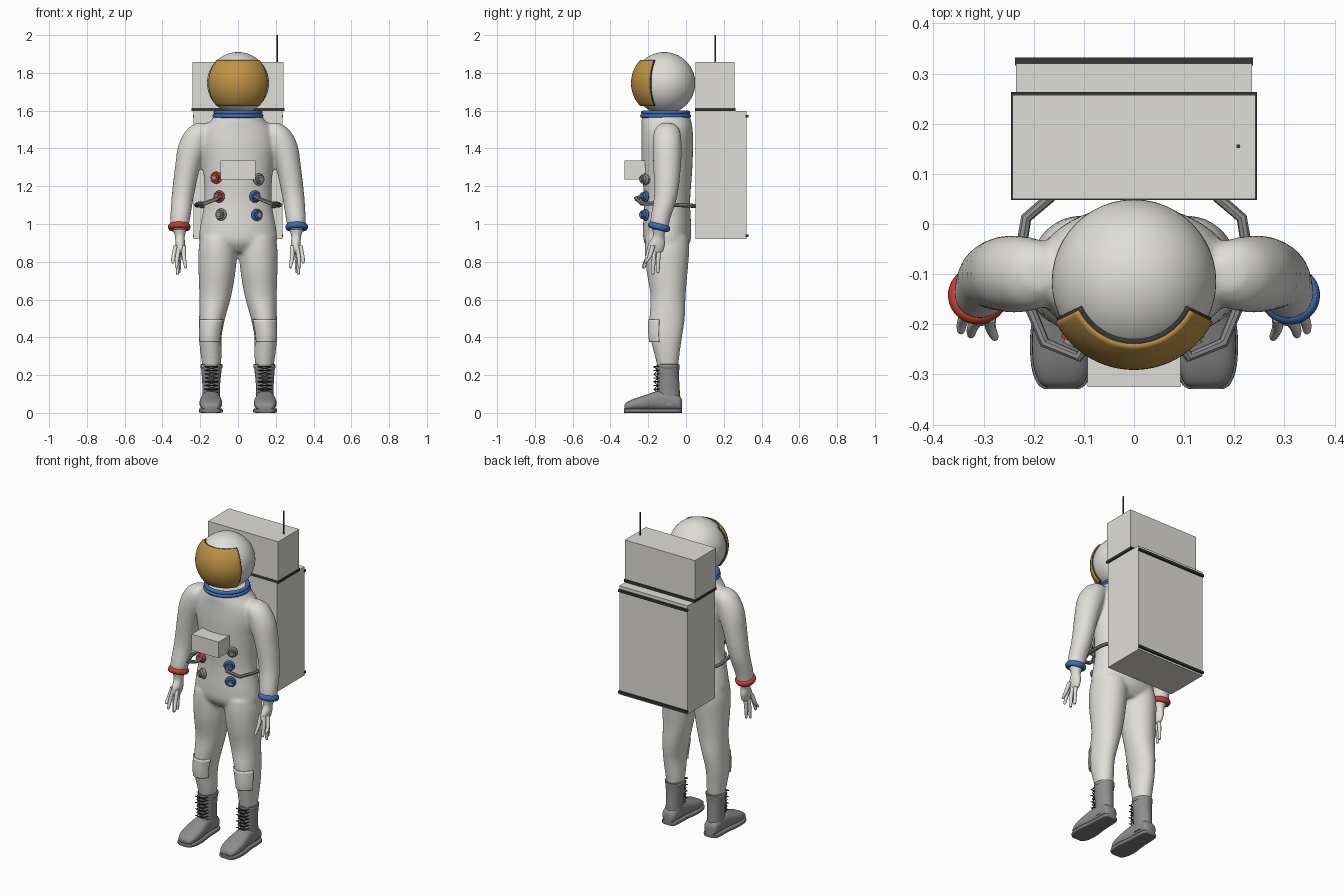
import bpy
import bmesh
from math import sin, cos, pi, radians
from mathutils import Matrix, Vector

default_cube = bpy.data.objects.get("Cube")
if default_cube:
    bpy.data.objects.remove(default_cube, do_unlink=True)


def make_material(name, red, green, blue):
    material = bpy.data.materials.new(name)
    material.use_nodes = True
    colour = (red, green, blue, 1)
    material.diffuse_color = colour
    material.node_tree.nodes["Principled BSDF"].inputs["Base Color"].default_value = colour
    return material


WHITE = make_material("suit white", .74, .73, .69)
GREY = make_material("boot grey", .27, .27, .27)
SOLE = make_material("sole grey", .2, .2, .2)
DARK = make_material("dark trim", .04, .04, .04)
GOLD = make_material("visor gold", .52, .29, .06)
BLUE = make_material("ring blue", .05, .15, .45)
RED = make_material("ring red", .55, .05, .03)


def finish(bm, name, material, smooth=True):
    """Turn a bmesh into a shaded, coloured object."""
    bmesh.ops.recalc_face_normals(bm, faces=bm.faces)
    mesh = bpy.data.meshes.new(name)
    bm.to_mesh(mesh)
    bm.free()
    mesh.materials.append(material)
    obj = bpy.data.objects.new(name, mesh)
    bpy.context.collection.objects.link(obj)
    if smooth:
        bpy.ops.object.select_all(action="DESELECT")
        obj.select_set(True)
        bpy.context.view_layer.objects.active = obj
        bpy.ops.object.shade_smooth_by_angle(angle=radians(40))
    return obj


def spline(rows, steps):
    """Pass a smooth curve through rows of values."""
    rows = [Vector(row) for row in rows]
    result = []
    for i in range(len(rows) - 1):
        a, b = rows[max(i - 1, 0)], rows[i]
        c, d = rows[i + 1], rows[min(i + 2, len(rows) - 1)]
        for k in range(steps):
            t = k / steps
            result.append(b + (c - a) * (t / 2) + (a * 2 - b * 5 + c * 4 - d) * (t * t / 2)
                          + (b * 3 - a - c * 3 + d) * (t ** 3 / 2))
    return result + [rows[-1]]


def loft(bm, rows, side=1, axis="z", power=2, steps=4, arc=None, sides=32):
    """Skin rings given as x, y, z and two radii; an arc gives an open strip."""
    start, end = arc or (0, 2 * pi)
    rings = []
    for x, y, z, ru, rv in spline(rows, steps):
        ring = []
        for k in range(sides + (1 if arc else 0)):
            angle = start + (end - start) * k / sides
            c, s = cos(angle), sin(angle)
            u = ru * (abs(c) ** (2 / power)) * (1 if c > 0 else -1)
            v = rv * (abs(s) ** (2 / power)) * (1 if s > 0 else -1)
            point = (x + u, y + v, z) if axis == "z" else (x + u, y, z + v)
            ring.append(bm.verts.new((point[0] * side, point[1], point[2])))
        rings.append(ring)
    for low, high in zip(rings, rings[1:]):
        for k in range(sides):
            n = (k + 1) % len(low)
            bm.faces.new((low[k], low[n], high[n], high[k]))
    if not arc:
        bm.faces.new(rings[0])
        bm.faces.new(rings[-1])


def box(name, low, high, material=WHITE):
    low, high = Vector(low), Vector(high)
    bm = bmesh.new()
    place = Matrix.Translation((low + high) / 2) @ Matrix.Diagonal((*(high - low), 1))
    bmesh.ops.create_cube(bm, size=1, matrix=place)
    return finish(bm, name, material, smooth=False)


def torus(name, centre, major, minor, stretch, material, turn=Matrix()):
    """Rounded ring about its own z axis."""
    bm = bmesh.new()
    rings = []
    for i in range(40):
        a = 2 * pi * i / 40
        ring = []
        for k in range(12):
            b = 2 * pi * k / 12
            r = major + minor * cos(b)
            spot = turn @ Vector((r * cos(a), r * sin(a), minor * stretch * sin(b)))
            ring.append(bm.verts.new(spot + Vector(centre)))
        rings.append(ring)
    for i in range(40):
        p, q = rings[i], rings[(i + 1) % 40]
        for k in range(12):
            n = (k + 1) % 12
            bm.faces.new((p[k], p[n], q[n], q[k]))
    return finish(bm, name, material)


def tube(name, points, radius, material, side=1):
    """Round tube along straight runs between points."""
    curve = bpy.data.curves.new(name, "CURVE")
    curve.dimensions = "3D"
    curve.bevel_depth = radius
    curve.bevel_resolution = 2
    curve.use_fill_caps = True
    line = curve.splines.new("POLY")
    line.points.add(len(points) - 1)
    for target, (x, y, z) in zip(line.points, points):
        target.co = (x * side, y, z, 1)
    curve.materials.append(material)
    obj = bpy.data.objects.new(name, curve)
    bpy.context.collection.objects.link(obj)
    bpy.ops.object.select_all(action="DESELECT")
    obj.select_set(True)
    bpy.context.view_layer.objects.active = obj
    bpy.ops.object.convert(target="MESH")
    bpy.ops.object.shade_smooth_by_angle(angle=radians(40))


# Suit: torso, arms and legs fused into one soft body
TORSO = [(0, -.1, .85, .12, .08), (0, -.1, .9, .2, .12), (0, -.1, .97, .203, .128),
         (0, -.1, 1.12, .178, .122), (0, -.1, 1.3, .185, .134), (0, -.1, 1.42, .2, .137),
         (0, -.1, 1.5, .185, .135), (0, -.105, 1.555, .138, .13), (0, -.105, 1.59, .12, .12)]
ARM = [(.31, -.14, .97, .046, .046), (.306, -.135, 1.03, .053, .053), (.292, -.107, 1.15, .059, .062),
       (.267, -.1, 1.3, .067, .073), (.235, -.1, 1.42, .08, .077), (.203, -.1, 1.5, .068, .066),
       (.19, -.1, 1.535, .03, .03)]
LEG = [(.14, -.095, .23, .046, .052), (.142, -.1, .3, .055, .065), (.147, -.105, .4, .06, .084),
       (.137, -.1, .5, .069, .094), (.12, -.095, .62, .085, .093), (.111, -.1, .75, .098, .109),
       (.107, -.1, .85, .103, .117), (.1, -.1, .93, .1, .115)]
body = bmesh.new()
loft(body, TORSO, sides=48)
for side in (-1, 1):
    loft(body, ARM, side)
    loft(body, LEG, side)
suit = finish(body, "suit_body", WHITE, smooth=False)
remesh = suit.modifiers.new("Fuse", "REMESH")
remesh.mode = "VOXEL"
remesh.voxel_size = .009
remesh.use_smooth_shade = True
soften = suit.modifiers.new("Soften", "SMOOTH")
soften.iterations = 8

# Helmet, neck ring and visor with its dark rim
HEAD = Vector((0, -.115, 1.746))
bm = bmesh.new()
bmesh.ops.create_uvsphere(bm, u_segments=48, v_segments=32, radius=.164, matrix=Matrix.Translation(HEAD))
finish(bm, "helmet", WHITE)
torus("neck_ring", (0, -.108, 1.572), .121, .014, .8, BLUE)
torus("neck_ring_upper", (0, -.108, 1.59), .118, .013, .8, BLUE)


def visor_shell(name, radius, width, height, material):
    bm = bmesh.new()
    grid = []
    for i in range(33):
        across = radians(width * (i / 16 - 1))
        column = []
        for k in range(25):
            rise = radians(height * (k / 12 - 1))
            spot = Vector((sin(across) * cos(rise), -cos(across) * cos(rise), sin(rise)))
            column.append(bm.verts.new(HEAD + spot * radius))
        grid.append(column)
    for p, q in zip(grid, grid[1:]):
        for k in range(24):
            bm.faces.new((p[k], q[k], q[k + 1], p[k + 1]))
    shell = finish(bm, name, material)
    solid = shell.modifiers.new("Thickness", "SOLIDIFY")
    solid.thickness = .012
    solid.offset = -1


visor_shell("visor_rim", .171, 65, 45.5, DARK)
visor_shell("visor", .176, 63, 43.5, GOLD)

# Life support pack, upper unit, trim and antenna
box("backpack", (-.235, .05, .92), (.235, .32, 1.597))
box("backpack_upper", (-.242, .05, 1.612), (.242, .257, 1.857))
box("backpack_seam", (-.245, .048, 1.597), (.245, .263, 1.613), DARK)
for label, z in (("top", 1.57), ("bottom", .938)):
    box("backpack_band_" + label, (-.237, .316, z - .007), (.237, .332, z + .007), DARK)
tube("antenna", [(.208, .155, 1.85), (.208, .155, 2)], .004, DARK)

# Chest control box and hose connectors
box("chest_box", (-.093, -.325, 1.235), (.093, -.2, 1.335))
CONNECTORS = [(-.115, 1.245, RED), (.11, 1.236, GREY), (-.1, 1.145, RED),
              (.09, 1.145, BLUE), (-.09, 1.05, GREY), (.1, 1.048, BLUE)]
for x, z, material in CONNECTORS:
    turn = Matrix.Rotation(radians(25 if x > 0 else -25), 3, "Z") @ Matrix.Rotation(pi / 2, 3, "X")
    for part, radius, depth, colour in (("body", .026, .05, material), ("cap", .016, .066, GREY)):
        bm = bmesh.new()
        place = Matrix.Translation((x, -.212, z)) @ turn.to_4x4()
        bmesh.ops.create_cone(bm, cap_ends=True, segments=24, radius1=radius, radius2=radius * .85,
                              depth=depth, matrix=place)
        finish(bm, "connector_" + part, colour)
    torus("connector_collar", (x, -.215, z), .024, .008, 1, material, turn)

FINGERS = {"thumb": (.33, -.175, .345, -.212, .79), "index": (.31, -.19, .325, -.22, .765),
           "middle": (.305, -.165, .32, -.175, .732), "ring": (.3, -.145, .312, -.148, .74),
           "little": (.287, -.185, .278, -.225, .765)}
for side, name, colour in ((-1, "right_", RED), (1, "left_", BLUE)):
    # Cuff ring, palm and fingers
    torus(name + "cuff", (.311 * side, -.142, .985), .047, .013, 1.3, colour,
          Matrix.Rotation(radians(-14), 3, "X"))
    bm = bmesh.new()
    loft(bm, [(.31, -.14, .98, .04, .04), (.308, -.145, .935, .026, .03), (.306, -.155, .895, .025, .044),
              (.304, -.163, .855, .018, .04), (.304, -.165, .845, .008, .025)], side, sides=20)
    finish(bm, name + "palm", WHITE)
    for finger, (x, y, tip_x, tip_y, tip_z) in FINGERS.items():
        bm = bmesh.new()
        loft(bm, [(x, y, .885, .012, .012), ((x + tip_x) / 2 + .004, (y + tip_y) / 2, .825, .011, .011),
                  (tip_x, tip_y, tip_z + .01, .008, .008), (tip_x, tip_y, tip_z, .003, .003)], side, sides=12)
        finish(bm, name + finger + "_finger", WHITE)

    # Hose from the chest round the waist to the pack
    tube(name + "hose", [(.09, -.235, 1.145), (.11, -.265, 1.135), (.178, -.237, 1.108), (.21, -.16, 1.108),
                         (.222, -.03, 1.1), (.215, .012, 1.098), (.165, .055, 1.095)], .011, GREY, side)

    # Raised knee patch following the leg
    bm = bmesh.new()
    loft(bm, [(.147, -.105, .375, .064, .09), (.146, -.105, .42, .067, .095), (.138, -.1, .495, .074, .1)],
         side, arc=(radians(215), radians(335)))
    patch = finish(bm, name + "knee_patch", WHITE)
    patch.modifiers.new("Thickness", "SOLIDIFY").thickness = .008

    # Boot shaft, collar, foot and sole
    bm = bmesh.new()
    loft(bm, [(.142, -.09, .04, .05, .06), (.142, -.093, .12, .046, .06), (.141, -.095, .2, .051, .058),
              (.14, -.095, .256, .057, .062)], side)
    finish(bm, name + "boot_shaft", GREY)
    torus(name + "boot_collar", (.14 * side, -.095, .246), .05, .009, 1.5, GREY)
    foot, sole = bmesh.new(), bmesh.new()
    OUTLINE = [(-.326, .03, .025), (-.315, .045, .04), (-.28, .057, .058), (-.22, .059, .078),
               (-.15, .05, .1), (-.08, .047, .095), (-.035, .042, .075), (-.022, .026, .055)]
    loft(foot, [(.144, y, .015 + h / 2, w, h / 2) for y, w, h in OUTLINE], side, "y", 2.6)
    loft(sole, [(.144, y * 1.01, .012, w + .004, .012) for y, w, h in OUTLINE], side, "y", 6)
    finish(foot, name + "boot_foot", GREY)
    finish(sole, name + "boot_sole", SOLE)

    # Crossed laces with small loops
    for start in (-1, 1):
        path = [(.141 + .034 * start * (-1) ** k, -.148 - .022 * (k % 2), .105 + .02 * k) for k in range(8)]
        tube(name + "lace", path, .0035, DARK, side)
    for k in range(8):
        z = .105 + .02 * k
        tube(name + "lace_bar", [(.107, -.14, z), (.118, -.17, z), (.164, -.17, z), (.175, -.14, z)],
             .003, DARK, side)
